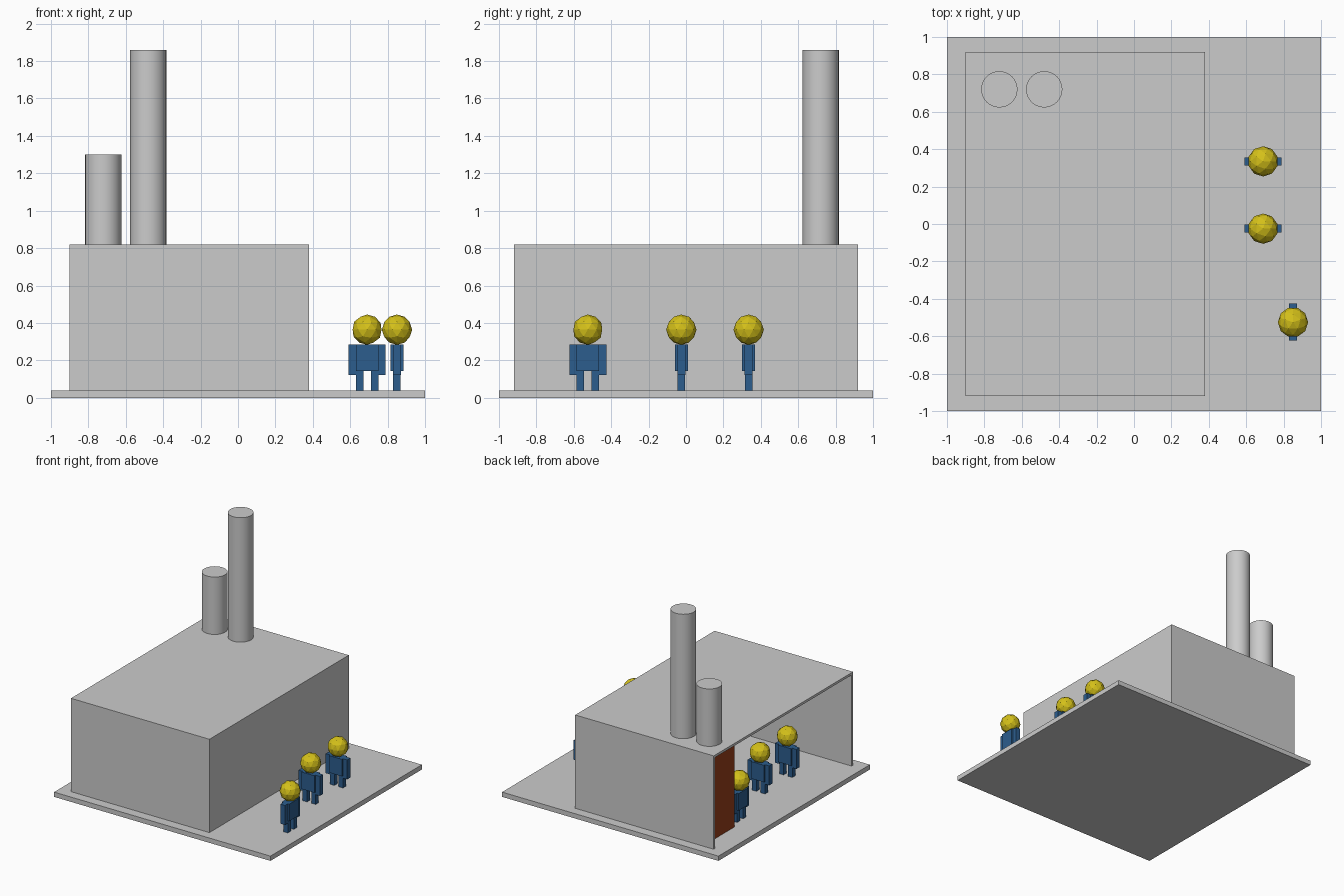
import bpy, bmesh, math
from mathutils import Matrix, Vector

if "Cube" in bpy.data.objects:
    bpy.data.objects.remove(bpy.data.objects["Cube"])


def material(name, rgb):
    m = bpy.data.materials.new(name)
    m.diffuse_color = (*rgb, 1)
    m.use_nodes = True
    m.node_tree.nodes["Principled BSDF"].inputs["Base Color"].default_value = m.diffuse_color
    return m


BLUE = material("blue_overalls", (0.025, 0.11, 0.27))
YELLOW = material("yellow_head", (0.66, 0.53, 0.01))
RUST = material("rust_orange", (0.32, 0.05, 0.01))


def finish(name, bm, mat=None):
    mesh = bpy.data.meshes.new(name)
    bm.to_mesh(mesh)
    bm.free()
    ob = bpy.data.objects.new(name, mesh)
    bpy.context.collection.objects.link(ob)
    if mat:
        mesh.materials.append(mat)
    return ob


def add_box(bm, lo, hi):
    lo, hi = Vector(lo), Vector(hi)
    mat = Matrix.Translation((lo + hi) / 2) @ Matrix.Diagonal((*(hi - lo), 1))
    bmesh.ops.create_cube(bm, size=1, matrix=mat)


def box(name, lo, hi, mat=None):
    bm = bmesh.new()
    add_box(bm, lo, hi)
    return finish(name, bm, mat)


def chimney(name, x, y, top, r=0.097):
    bpy.ops.mesh.primitive_cylinder_add(vertices=32, radius=r, depth=top - 0.81,
                                        location=(x, y, (top + 0.81) / 2))
    bpy.context.object.name = name
    bpy.ops.object.shade_smooth_by_angle()


def worker(i, x, y, turn):
    place = Matrix.Translation((x, y, 0)) @ Matrix.Rotation(math.radians(turn), 4, 'Z')
    # torso, arms and legs
    bm = bmesh.new()
    add_box(bm, (-0.06, -0.035, 0.143), (0.06, 0.035, 0.285))
    for s in (-1, 1):
        a, b = sorted((s * 0.06, s * 0.099))
        add_box(bm, (a, -0.021, 0.122), (b, 0.021, 0.285))
        a, b = sorted((s * 0.02, s * 0.06))
        add_box(bm, (a, -0.02, 0.04), (b, 0.02, 0.143))
    finish(f"worker_body_{i}", bm, BLUE).matrix_world = place
    # faceted head
    bm = bmesh.new()
    bmesh.ops.create_icosphere(bm, subdivisions=2, radius=0.081,
                               matrix=Matrix.Translation((0, 0, 0.364)))
    finish(f"worker_head_{i}", bm, YELLOW).matrix_world = place


# ground slab
box("base_slab", (-1, -1, 0), (1, 1, 0.04))

# thin-walled hall, open on the left side
bm = bmesh.new()
add_box(bm, (-0.9, -0.92, 0.04), (0.38, 0.92, 0.82))
bm.normal_update()
bmesh.ops.delete(bm, geom=[f for f in bm.faces if f.normal.x < -0.9 or f.normal.z < -0.9],
                 context='FACES_ONLY')
hall = finish("hall_shell", bm)
solid = hall.modifiers.new("wall_thickness", 'SOLIDIFY')
solid.thickness = 0.02
solid.offset = -1
solid.use_even_offset = True

# furnace under the chimneys
box("furnace", (-0.8, 0.5, 0.04), (-0.4, 0.9, 0.8), RUST)

# chimneys
chimney("short_chimney", -0.72, 0.72, 1.30)
chimney("tall_chimney", -0.48, 0.72, 1.86)

# workers: three outside on the right, three inside the hall
spots = [(0.69, 0.335, 0), (0.69, -0.025, 0), (0.85, -0.525, 90),
         (-0.59, -0.495, 180), (-0.59, -0.135, 180), (-0.75, 0.365, 270)]
for i, (x, y, turn) in enumerate(spots, 1):
    worker(i, x, y, turn)
